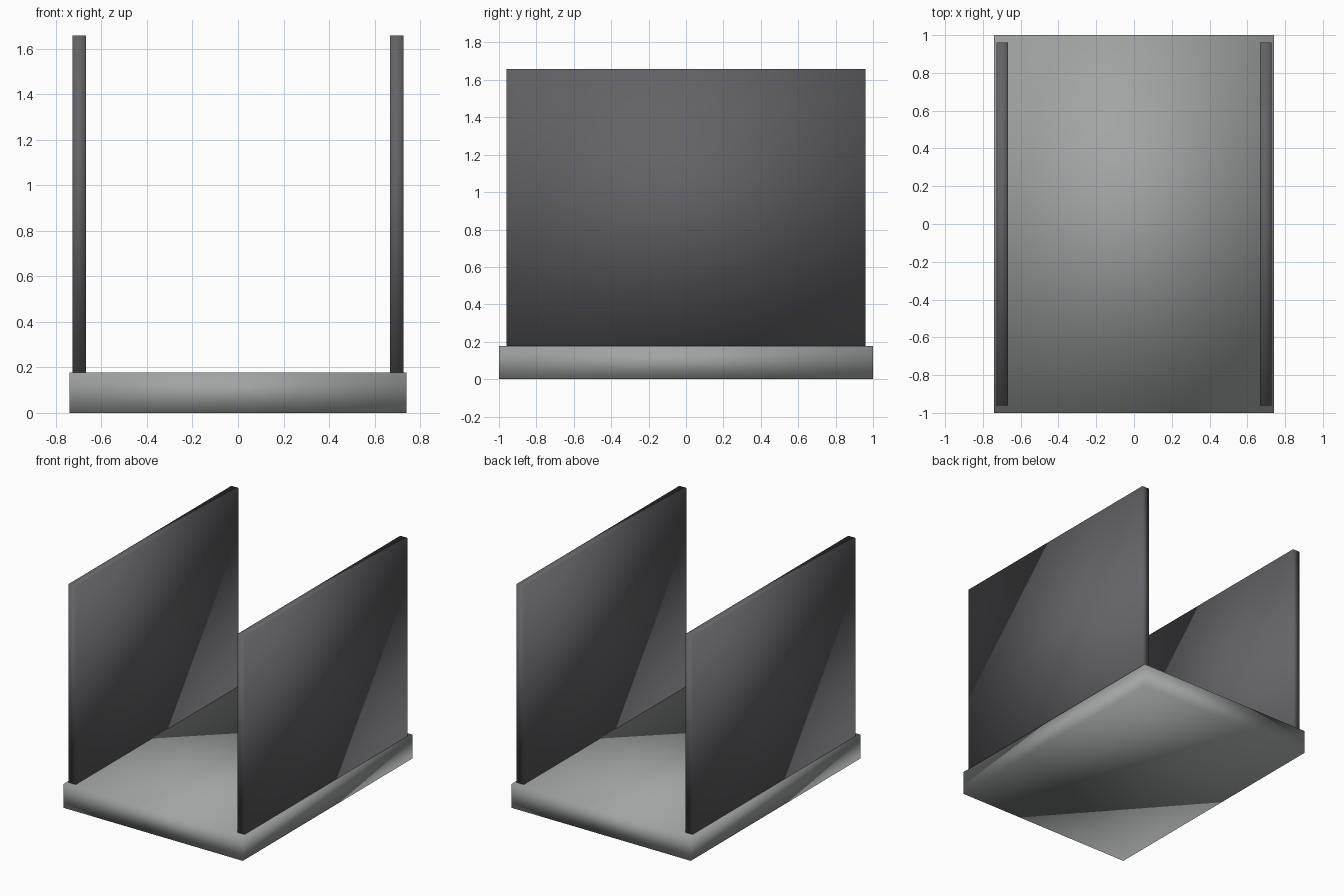
import bpy

if "Cube" in bpy.data.objects:
    bpy.data.objects.remove(bpy.data.objects["Cube"])


def material(name, colour):
    m = bpy.data.materials.new(name)
    m.diffuse_color = (*colour, 1)
    m.use_nodes = True
    m.node_tree.nodes["Principled BSDF"].inputs["Base Color"].default_value = m.diffuse_color
    return m


def box(name, lo, hi, mat):
    """Softly shaded box between two opposite corners."""
    centre = [(a + b) / 2 for a, b in zip(lo, hi)]
    size = [b - a for a, b in zip(lo, hi)]
    bpy.ops.mesh.primitive_cube_add(size=1, location=centre)
    ob = bpy.context.object
    ob.name = name
    ob.scale = size
    bpy.ops.object.transform_apply(location=False, rotation=False, scale=True)
    bpy.ops.object.shade_smooth()
    ob.data.materials.append(mat)
    return ob


base_grey = material("base_grey", (0.36, 0.37, 0.37))
panel_grey = material("panel_dark_grey", (0.125, 0.125, 0.135))

# Base slab
box("base_slab", (-0.74, -1.0, 0.0), (0.74, 1.0, 0.178), base_grey)

# Upright side panels standing just inside the long edges
for side, sign in (("left", -1), ("right", 1)):
    x0, x1 = sorted((sign * 0.667, sign * 0.727))
    box(f"{side}_side_panel", (x0, -0.96, 0.178), (x1, 0.96, 1.658), panel_grey)
